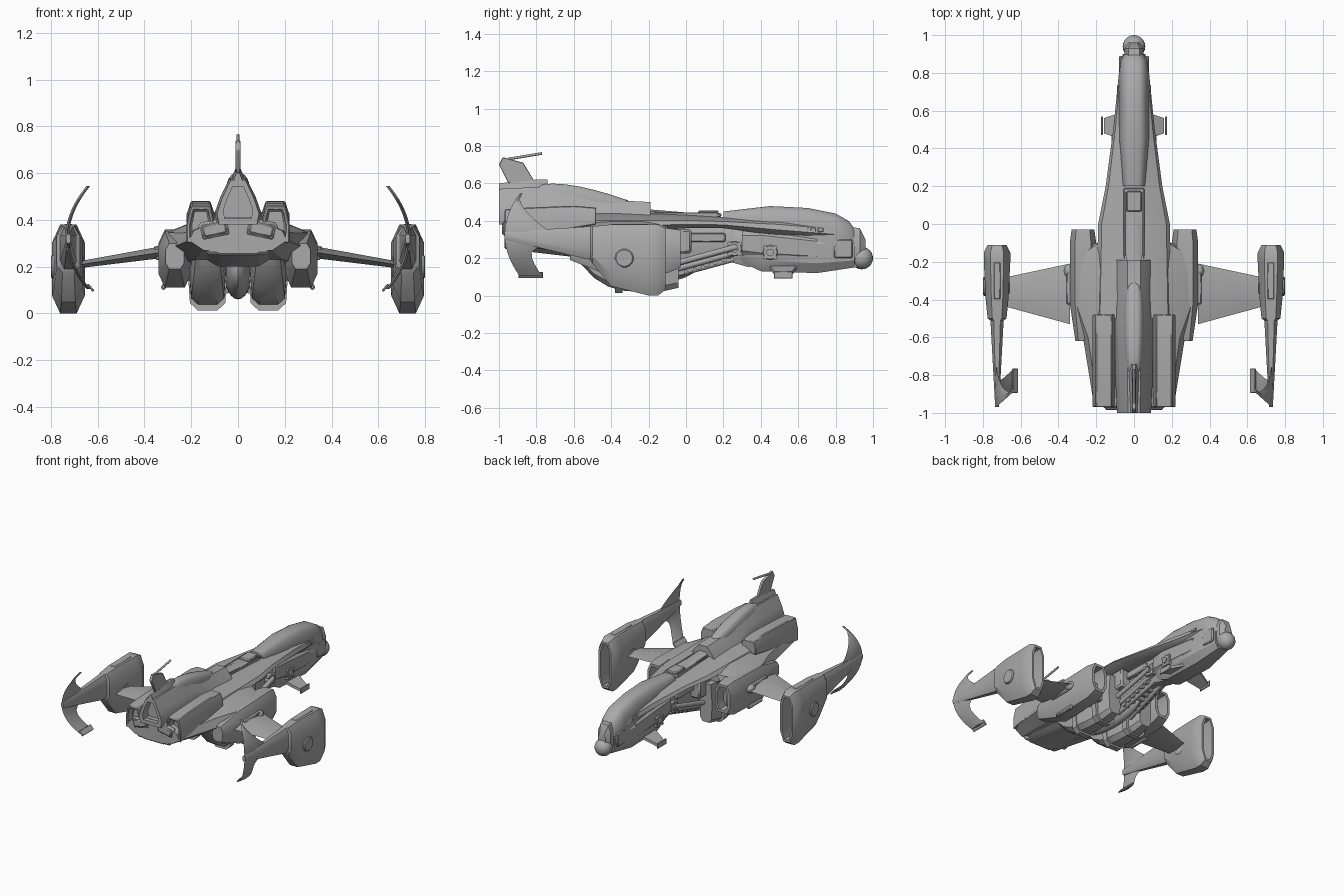
import bpy, bmesh
from math import sin, cos, pi, radians
from mathutils import Vector, Matrix

if "Cube" in bpy.data.objects:
    bpy.data.objects.remove(bpy.data.objects["Cube"], do_unlink=True)

colour = (.4, .4, .4, 1)
hull_grey = bpy.data.materials.new("hull_grey")
hull_grey.use_nodes = True
hull_grey.diffuse_color = colour
hull_grey.node_tree.nodes["Principled BSDF"].inputs["Base Color"].default_value = colour
parts = []


def finish(name, bm, pair=False, bevel=0):
    """Turn a bmesh into one object, or into a left and right pair."""
    sides = {"left_": 1, "right_": -1} if pair else {"": 1}
    for prefix, side in sides.items():
        copy = bm.copy()
        bmesh.ops.scale(copy, vec=(side, 1, 1), verts=copy.verts)
        bmesh.ops.recalc_face_normals(copy, faces=copy.faces)
        mesh = bpy.data.meshes.new(prefix + name)
        copy.to_mesh(mesh)
        copy.free()
        mesh.materials.append(hull_grey)
        ob = bpy.data.objects.new(prefix + name, mesh)
        bpy.context.collection.objects.link(ob)
        if bevel:
            modifier = ob.modifiers.new("edge_bevel", "BEVEL")
            modifier.width = bevel
            modifier.segments = 1
        parts.append(ob)
    bm.free()


def skin(name, rings, pair=False, bevel=0):
    """Join rings with equal point counts into a closed skin."""
    bm = bmesh.new()
    rows = [[bm.verts.new(point) for point in ring] for ring in rings]
    for near, far in zip(rows, rows[1:]):
        for i in range(len(near)):
            bm.faces.new((near[i - 1], near[i], far[i], far[i - 1]))
    bm.faces.new(rows[0])
    bm.faces.new(rows[-1])
    finish(name, bm, pair, bevel)


def recess(station, depth):
    """Rim, mouth and floor of a sunken opening at a station."""
    y, width, low, high = station
    wall = width * .3
    mouth = (width - wall, low + wall, high - wall)
    return [(y + depth, *mouth), (y, *mouth), station]


def loft(name, profile, stations, x=0, pair=False, bevel=0):
    """Sweep a half profile along y; a station is y, half width, bottom, top."""
    outline = profile + [(-u, v) for u, v in reversed(profile)]
    rings = [[(x + u * width, y, low + v * (high - low)) for u, v in outline]
             for y, width, low, high in stations]
    skin(name, rings, pair, bevel)


def box(name, centre, size, pair=False, bevel=.006, tilt=0):
    """Bevelled box, tilted about y."""
    bm = bmesh.new()
    bmesh.ops.create_cube(bm, size=1)
    place = Matrix.Translation(centre) @ Matrix.Rotation(radians(tilt), 4, "Y") @ Matrix.Diagonal((*size, 1))
    bmesh.ops.transform(bm, matrix=place, verts=bm.verts)
    finish(name, bm, pair, bevel)


def rod(name, start, end, radius, pair=False, bevel=0):
    """Round bar between two points."""
    start, end = Vector(start), Vector(end)
    bm = bmesh.new()
    bmesh.ops.create_cone(bm, cap_ends=True, segments=20, radius1=radius, radius2=radius, depth=(end - start).length)
    turn = (end - start).to_track_quat("Z", "Y").to_matrix().to_4x4()
    bmesh.ops.transform(bm, matrix=Matrix.Translation((start + end) / 2) @ turn, verts=bm.verts)
    finish(name, bm, pair, bevel)


def ball(name, centre, radii, pair=False):
    """Ellipsoid."""
    bm = bmesh.new()
    bmesh.ops.create_uvsphere(bm, u_segments=20, v_segments=12, radius=1)
    bmesh.ops.transform(bm, matrix=Matrix.Translation(centre) @ Matrix.Diagonal((*radii, 1)), verts=bm.verts)
    finish(name, bm, pair)


def steps(count):
    """Even fractions from zero to one."""
    return [i / count for i in range(count + 1)]


# Half profiles, from bottom to top
OCTAGON = [(.6, 0), (1, .25), (1, .75), (.6, 1)]
POD = [(.5, 0), (1, .2), (1, .8), (.5, 1)]
DECK = [(.7, 0), (1, .3), (.9, .6), (.3, 1)]
RIDGE = [(.9, 0), (1, .25), (.75, .6), (.35, 1)]
KEEL = [(.5, 0), (.9, .1), (1, .5), (.8, 1)]
HUMP = [(1, 0), (1, .5), (.7, 1)]
DOME = [(1, 0)] + [(cos(t * 1.4) ** .6, .3 + .7 * sin(t * 1.4)) for t in steps(6)]

# Long forward fuselage
loft("head_shell", DOME, [(.2, .06, .38, .45), (.45, .08, .32, .48), (.65, .08, .29, .47),
                          (.8, .08, .26, .44), (.87, .07, .24, .4), (.9, .05, .23, .36)])
loft("head_lower", OCTAGON, [(.25, .06, .2, .37), (.4, .09, .13, .36), (.7, .09, .12, .33), (.9, .06, .15, .3)])
loft("head_flank", OCTAGON, [(.3, .09, .2, .36), (.4, .1, .18, .37), (.7, .09, .17, .33)])
loft("nose_block", OCTAGON, [(.85, .05, .15, .37), (.93, .05, .15, .36), (.96, .03, .18, .3)])
ball("nose_ball", (0, .94, .2), (.06, .06, .06))
box("cheek_plate", (.07, .84, .25), (.02, .1, .1), pair=True)
for i in range(4):
    box(f"louver_{i}", (.085, .6 + i * .04, .35), (.01, .03, .02), pair=True, bevel=.003)

# Small forward winglets
skin("winglet", [[(x, rear, z), (x, front, z), (x, front, z + .02), (x, rear, z + .02)]
                 for x, rear, front, z in ((.07, .45, .59, .14), (.16, .48, .56, .1))], pair=True)
box("winglet_tip", (.17, .52, .11), (.01, .1, .04), pair=True, bevel=.003)

# Round side fittings with bolts
for name, x, y, z in (("head_port", .1, .45, .23), ("neck_port", .08, .26, .25)):
    radius = .04
    rod(name, (x - .03, y, z), (x + .01, y, z), radius, pair=True, bevel=.004)
    rod(name + "_hub", (x, y, z), (x + .02, y, z), radius / 2, pair=True)
    for i in range(4):
        angle = pi * (i + .5) / 2
        by, bz = y + radius * cos(angle), z + radius * sin(angle)
        rod(f"{name}_bolt_{i}", (x - .02, by, bz), (x + .01, by, bz), radius / 4, pair=True)

# Flat deck flaring into the rear hull
loft("deck", DECK, [(.8, .08, .3, .39), (.5, .11, .32, .42), (.2, .15, .36, .42),
                    (0, .19, .36, .43), (-.5, .2, .33, .45)])
loft("rear_hull", DECK, [(-.1, .2, .3, .42), (-.15, .29, .26, .42), (-.25, .33, .23, .43),
                         (-.45, .33, .22, .43), (-.6, .27, .23, .42), (-.97, .21, .27, .41)])
loft("tail_under_box", OCTAGON, [(-.3, .15, .2, .34), (-.55, .15, .2, .34), (-.97, .13, .25, .33)], bevel=.006)

# Hatch on the deck
box("hatch_frame", (0, 0, .43), (.11, .38, .02))
box("hatch_cover", (0, .12, .44), (.08, .11, .03))
box("hatch_rail", (.05, 0, .43), (.01, .34, .03), pair=True, bevel=.003)
loft("hatch_ramp", OCTAGON, [(.05, .04, .42, .44), (-.19, .04, .42, .46)])

# Dorsal spine with recessed exhaust, crest and fin
loft("spine", RIDGE, recess((-1, .09, .38, .57), .06)
     + [(-.8, .1, .38, .58), (-.6, .1, .38, .57), (-.4, .1, .38, .51), (-.19, .1, .38, .5)])
loft("spine_hump", DOME, [(-.55 + .24 * cos(pi * t) - .03 * t, .01 + .045 * sin(pi * t) ** .5, .46, .51 + .09 * sin(pi * t / 1.4) ** 2)
                          for t in steps(10)])
loft("tail_crest", RIDGE, [(-.74, .02, .55, .62), (-.8, .03, .55, .62), (-1, .02, .55, .6)])
skin("tail_fin", [[(x, -.95, .6), (x, -1, .7), (x, -.98, .74), (x, -.87, .71), (x, -.81, .61)]
                  for x in (-.01, .01)], bevel=.003)
rod("antenna", (0, -.95, .73), (0, -.77, .76), .007)

# Twin engine humps and outlets
loft("engine_hump", HUMP, recess((-.97, .06, .3, .46), .06)
     + [(-.85, .06, .32, .47), (-.6, .06, .36, .48), (-.48, .06, .38, .47)], x=.16, pair=True, bevel=.005)
box("outlet_frame", (.1, -.96, .36), (.13, .03, .08), pair=True, bevel=.012, tilt=12)
box("outlet_core", (.1, -.97, .36), (.1, .03, .05), pair=True, tilt=12)
box("tail_sill", (0, -.95, .28), (.27, .04, .06), bevel=.012)

# Side nacelles with open intakes
loft("side_nacelle", OCTAGON, recess((-.03, .06, .15, .35), -.1)
     + [(-.1, .07, .12, .36), (-.42, .07, .11, .35), (-.62, .04, .19, .3)], x=.27, pair=True)
box("nacelle_flap", (.31, -.33, .13), (.02, .16, .06), pair=True, tilt=-25)
box("nacelle_brace", (.2, -.25, .2), (.12, .3, .12), pair=True)

# Twin belly hulls and centre keel
loft("belly_hull", KEEL, [(-.04 - .6 * t, .05 + .03 * sin(pi * t), .02 + .8 * abs(t - .3) ** 3, .32) for t in steps(8)],
     x=.13, pair=True)
for i in range(2):
    y = -.14 - i / 5
    loft(f"belly_band_{i}", KEEL, [(y, .084, .013, .33), (y - .04, .084, .013, .33)], x=.13, pair=True)
ball("keel", (0, -.22, .18), (.06, .3, .12))

# Neck machinery
loft("neck_core", OCTAGON, [(.34, .06, .15, .38), (.2, .06, .19, .38), (-.15, .06, .09, .38)])
box("neck_panel", (.07, .11, .31), (.03, .2, .05), pair=True)
box("neck_block", (.09, -.04, .29), (.08, .14, .13), pair=True, bevel=.012)
for i in range(3):
    offset = i * .03
    rod(f"neck_pipe_{i}", (.03 + offset, .27, .2 + offset), (.05 + offset, -.1, .1 + offset), .016, pair=True)
for i in range(6):
    y, z = .2 - i * .045, .2 - i * .014
    rod(f"neck_rib_{i}", (-.07, y, z), (.07, y, z), .02)

# Thin wings out to the pods
skin("wing", [[(x, front, z), (x, (front + rear) / 2, z + thick), (x, rear, z), (x, (front + rear) / 2, z - thick)]
              for x, front, rear, z, thick in ((.34, -.21, -.53, .26, .025), (.67, -.28, -.44, .21, .015))], pair=True)
ball("wing_joint", (.34, -.25, .26), (.03, .04, .03), pair=True)
box("wing_root", (.33, -.34, .26), (.05, .17, .06), pair=True, tilt=8)

# Outer pods with recessed intake and tapering boom
loft("outer_pod", POD, recess((-.11, .05, .03, .36), -.1)
     + [(-.15, .07, 0, .38), (-.2, .07, 0, .38), (-.4, .06, .05, .38), (-.5, .05, .17, .37),
        (-.51, .035, .19, .37), (-.97, .01, .3, .34)], x=.725, pair=True)
rod("pod_disc", (.66, -.33, .2), (.8, -.33, .2), .05, pair=True, bevel=.006)
box("pod_top_ridge", (.725, -.3, .375), (.04, .2, .016), pair=True)

# Curved crescent fins at the boom ends
fin = []
for step in steps(14):
    t = 2 * step - 1
    x, z, rear = .73 - .09 * t * t, .325 + .22 * t, -.97 + .08 * t * t
    chord = max(.27 * (1 - abs(t)) ** 1.3, .015 if t > 0 else .12)
    fin.append([(x, rear, z), (x + .008, rear + chord / 2, z), (x, rear + chord, z), (x - .008, rear + chord / 2, z)])
skin("crescent_fin", fin, pair=True)
box("fin_foot", (.63, -.83, .11), (.01, .13, .04), pair=True, bevel=.003, tilt=40)

# Smooth shading that keeps the panel edges crisp
bpy.ops.object.select_all(action="DESELECT")
for ob in parts:
    ob.select_set(True)
bpy.context.view_layer.objects.active = parts[0]
bpy.ops.object.shade_smooth_by_angle(angle=radians(32))
